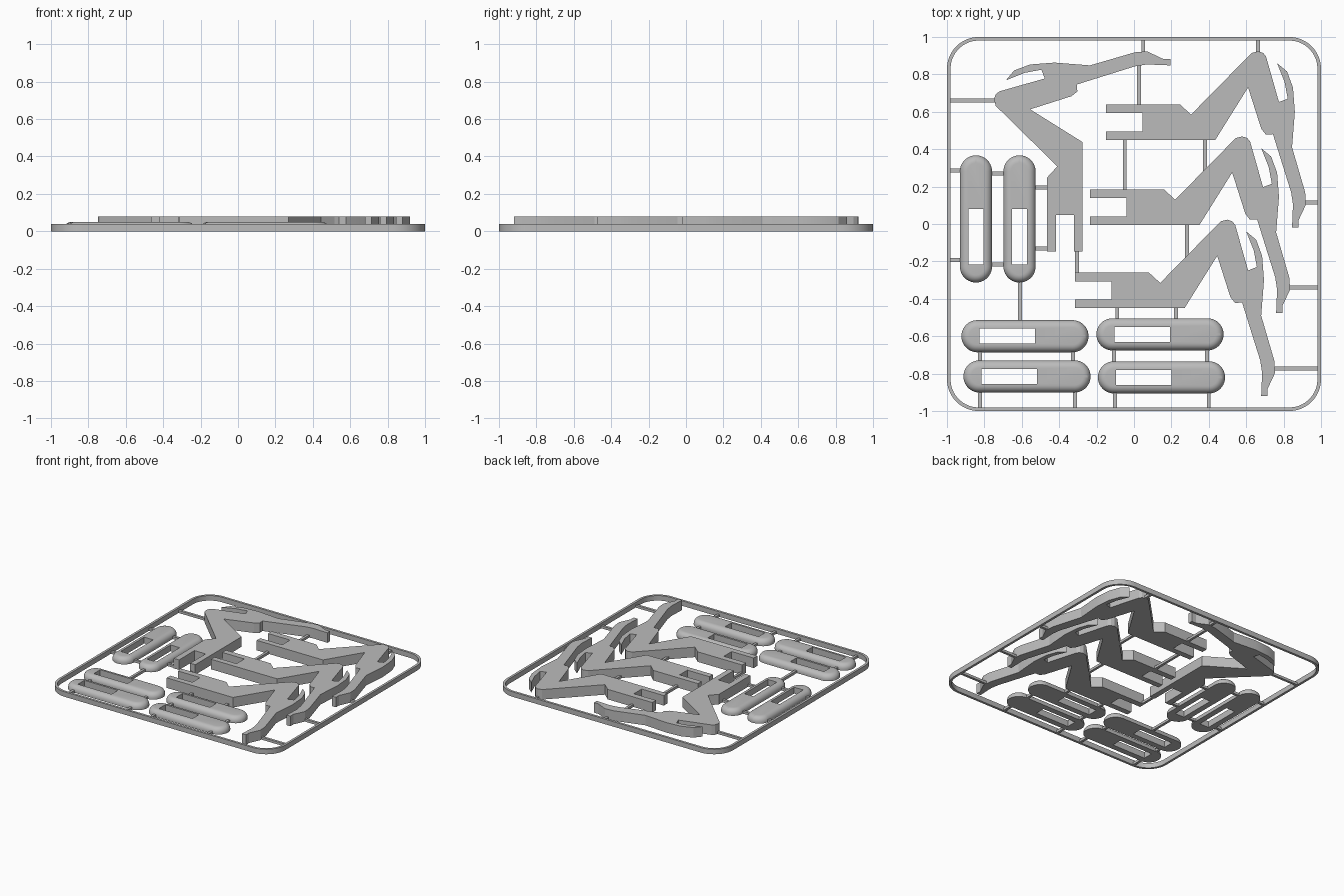
import bpy, bmesh, math
from mathutils import Matrix, Vector

cube = bpy.data.objects.get("Cube")
if cube:
    bpy.data.objects.remove(cube, do_unlink=True)

grey = bpy.data.materials.new("plain grey plastic")
grey.use_nodes = True
grey.diffuse_color = (0.5, 0.5, 0.5, 1)
grey.node_tree.nodes["Principled BSDF"].inputs["Base Color"].default_value = (0.5, 0.5, 0.5, 1)


def place(name, mesh, x=0, y=0, angle=0):
    obj = bpy.data.objects.new(name, mesh)
    obj.location = (x, y, 0)
    obj.rotation_euler.z = math.radians(angle)
    bpy.context.collection.objects.link(obj)
    return obj


def finish(name, bm):
    bmesh.ops.recalc_face_normals(bm, faces=bm.faces)
    mesh = bpy.data.meshes.new(name)
    bm.to_mesh(mesh)
    bm.free()
    mesh.materials.append(grey)
    return mesh


def rounded_loop(length, width, radius, z, inset=0, steps=10):
    """Rounded rectangle outline at height z, shrunk by inset."""
    points = []
    for corner, (sx, sy) in enumerate([(1, 1), (-1, 1), (-1, -1), (1, -1)]):
        for i in range(steps + 1):
            a = (corner + i / steps) * math.pi / 2
            points.append(Vector((sx * (length / 2 - radius) + (radius - inset) * math.cos(a),
                                  sy * (width / 2 - radius) + (radius - inset) * math.sin(a), z)))
    return points


def loft(name, loops, ring=False):
    """Skin a stack of outlines; a ring closes on itself, otherwise cap both ends."""
    bm = bmesh.new()
    rows = [[bm.verts.new(p) for p in loop] for loop in loops]
    pairs = list(zip(rows, rows[1:]))
    if ring:
        pairs.append((rows[-1], rows[0]))
    else:
        bm.faces.new(rows[0])
        bm.faces.new(rows[-1])
    for low, high in pairs:
        for i in range(len(low)):
            j = (i + 1) % len(low)
            bm.faces.new((low[i], low[j], high[j], high[i]))
    return finish(name, bm)


def smooth(obj, degrees):
    bpy.ops.object.select_all(action='DESELECT')
    obj.select_set(True)
    bpy.context.view_layer.objects.active = obj
    bpy.ops.object.shade_smooth_by_angle(angle=math.radians(degrees))


# Outer frame
WALL, FRAME_TOP = 0.019, 0.04
frame_loops = [rounded_loop(2, 2, 0.17, z, inset)
               for z, inset in [(0, 0), (FRAME_TOP, 0), (FRAME_TOP, WALL), (0, WALL)]]
smooth(place("outer_frame", loft("outer_frame", frame_loops, ring=True)), 30)

# Legs: one flat profile, from the forked end over the knee to the foot
LEG_TOP = 0.08
leg_profile = [
    (0, 0), (.395, 0), (.455, -.055), (.755, .25), (.78, .275), (.813, .283),
    (.84, .275), (.856, .255), (.925, .012), (.972, .03), (.955, .12), (.915, .22),
    (.968, .176), (1, .09), (1.01, -.04), (.995, -.23), (1.065, -.47),
    (1.07, -.535), (1.03, -.62), (1.03, -.66), (.995, -.66), (1, -.535),
    (.99, -.47), (.893, -.16), (.855, -.162), (.83, -.13), (.76, .09),
    (.585, -.19), (0, -.19), (0, -.145), (.195, -.145), (.195, -.047), (0, -.047)]
leg_mesh = loft("leg", [[Vector((x, y, z)) for x, y in leg_profile] for z in (0, LEG_TOP)])
for name, x, y, angle in [("leg_back", -.15, .64, 0), ("leg_middle", -.235, .185, 0),
                          ("leg_front", -.315, -.26, 0), ("leg_turned", -.465, -.147, 90)]:
    smooth(place(name, leg_mesh, x, y, angle), 20)

# Pods: flat underneath, filleted on top, with a slot cut right through
POD_LENGTH, POD_WIDTH, POD_TOP, FILLET = 0.68, 0.172, 0.05, 0.04
pod_loops = [rounded_loop(POD_LENGTH, POD_WIDTH, POD_WIDTH / 2, 0)]
for i in range(7):
    a = i / 6 * math.pi / 2
    pod_loops.append(rounded_loop(POD_LENGTH, POD_WIDTH, POD_WIDTH / 2,
                                  POD_TOP - FILLET + FILLET * math.sin(a),
                                  FILLET * (1 - math.cos(a))))
blank = place("pod_blank", loft("pod_blank", pod_loops))

bm = bmesh.new()
bmesh.ops.create_cube(bm, size=1, matrix=Matrix.Translation((-0.095, 0, 0))
                      @ Matrix.Diagonal((0.297, 0.08, 0.3, 1)))
cutter = place("slot_cutter", finish("slot_cutter", bm))
cutter.hide_render = True
cut = blank.modifiers.new("slot", 'BOOLEAN')
cut.operation, cut.solver, cut.object = 'DIFFERENCE', 'EXACT', cutter
pod_mesh = bpy.data.meshes.new_from_object(
    blank.evaluated_get(bpy.context.evaluated_depsgraph_get()))
for helper in (blank, cutter):
    bpy.data.objects.remove(helper, do_unlink=True)

for name, x, y, angle in [("pod_side_outer", -.845, .027, 90), ("pod_side_inner", -.612, .027, 90),
                          ("pod_left_upper", .139, -.59, 0), ("pod_left_lower", .147, -.82, 0),
                          ("pod_right_upper", -.583, -.6, 0), ("pod_right_lower", -.572, -.815, 0)]:
    smooth(place(name, pod_mesh, x, y, angle), 35)

# Sprues: thin bars joining the parts, as (position across, start, end)
SPRUE, OVERLAP = 0.02, 0.008
along_y = [(.05, .92, .985), (.027, .64, .85), (.663, .91, .985), (-.05, .185, .45),
           (.38, .27, .45), (.283, -.17, 0), (-.305, -.26, -.147), (-.61, -.515, -.31),
           (-.09, -.51, -.45), (.225, -.51, -.45), (-.823, -.73, -.68), (-.326, -.73, -.68),
           (-.107, -.735, -.675), (.39, -.735, -.675), (-.823, -.985, -.9),
           (-.316, -.985, -.9), (-.102, -.985, -.905), (.4, -.985, -.905)]
along_x = [(.66, -.985, -.75), (.286, -.985, -.93), (-.193, -.985, -.93), (.27, -.76, -.7),
           (-.217, -.76, -.7), (.195, -.525, -.465), (-.131, -.525, -.465),
           (.115, .92, .985), (-.34, .83, .985), (-.773, .75, .985)]
for axis, bars in (("y", along_y), ("x", along_x)):
    for across, start, end in bars:
        middle, span = (start + end) / 2, end - start + 2 * OVERLAP
        centre = (across, middle) if axis == "y" else (middle, across)
        size = (SPRUE, span) if axis == "y" else (span, SPRUE)
        bm = bmesh.new()
        bmesh.ops.create_cube(bm, size=1, matrix=Matrix.Translation((0, 0, SPRUE / 2))
                              @ Matrix.Diagonal((*size, SPRUE, 1)))
        place("sprue_along_" + axis, finish("sprue", bm), *centre)
